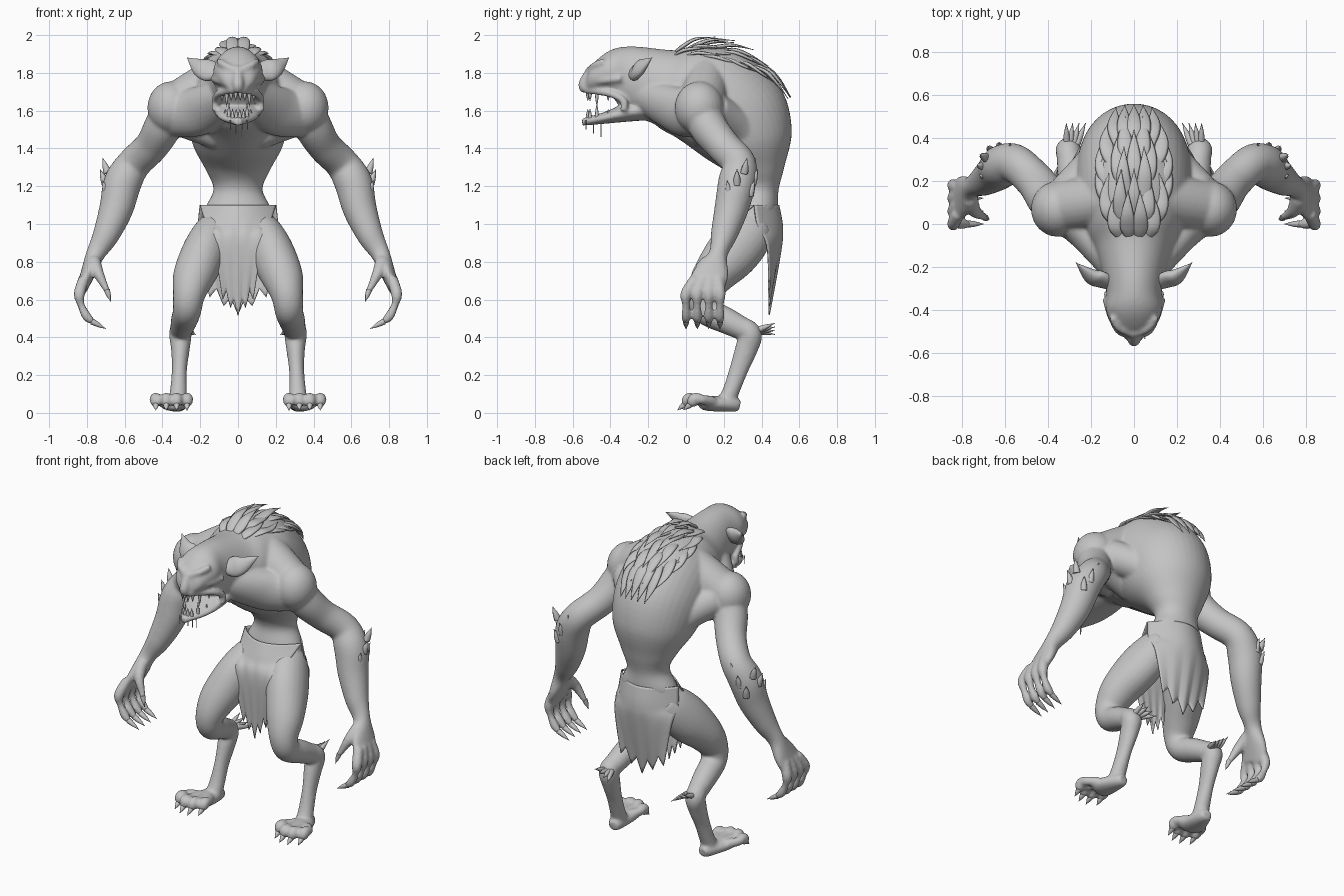
import bpy, bmesh, math
from mathutils import Vector, Matrix

if "Cube" in bpy.data.objects:
    bpy.data.objects.remove(bpy.data.objects["Cube"])

skin = bpy.data.materials.new("plain grey")
skin.use_nodes = True
skin.diffuse_color = (.55, .55, .55, 1)
skin.node_tree.nodes["Principled BSDF"].inputs["Base Color"].default_value = skin.diffuse_color
SIDES = (1, -1)
ACROSS, ALONG, UP = Vector((1, 0, 0)), Vector((0, 1, 0)), Vector((0, 0, 1))


def smooth_rows(rows, steps=6):
    """Catmull-Rom interpolation of equal-length tuples."""
    smoothed = []
    last = len(rows) - 1
    for i in range(last):
        before, start, end, after = (rows[max(0, min(last, i + k))] for k in (-1, 0, 1, 2))
        for j in range(steps):
            t = j / steps
            smoothed.append([q + t * (r - p + t * (2*p - 5*q + 4*r - s + t * (3*(q - r) + s - p))) / 2
                             for p, q, r, s in zip(before, start, end, after)])
    return smoothed + [list(rows[-1])]


def loft(bm, rings, sides):
    """Skin rings given as (centre, first half axis, second half axis)."""
    loops = []
    for centre, first, second in rings:
        angles = [math.tau * k / sides for k in range(sides)]
        loops.append([bm.verts.new(centre + first * math.cos(a) + second * math.sin(a)) for a in angles])
    for low, high in zip(loops, loops[1:]):
        for k in range(sides):
            bm.faces.new((low[k - 1], low[k], high[k], high[k - 1]))
    bm.faces.new(loops[0][::-1])
    bm.faces.new(loops[-1])


def limb(bm, points, side=1, ref=ALONG, sides=24):
    """Tube through (x, y, z, radius along ref, optional other radius)."""
    rows = smooth_rows([p if len(p) == 5 else (*p, p[3]) for p in points])
    centres = [Vector((row[0] * side, row[1], row[2])) for row in rows]
    aim = Vector((ref[0] * side, ref[1], ref[2]))
    rings = []
    for i, row in enumerate(rows):
        tangent = (centres[min(i + 1, len(rows) - 1)] - centres[max(i - 1, 0)]).normalized()
        first = (aim - tangent * aim.dot(tangent)).normalized()
        second = tangent.cross(first)
        rings.append((centres[i], first * max(row[3], .002), second * max(row[4], .002)))
    loft(bm, rings, sides)


def section_loft(bm, rows):
    """Body through sections given as (back y, back z, front y, front z, half width)."""
    rings = []
    for back_y, back_z, front_y, front_z, width in smooth_rows(rows):
        back, front = Vector((0, back_y, back_z)), Vector((0, front_y, front_z))
        rings.append(((back + front) / 2, ACROSS * width, (back - front) / 2))
    loft(bm, rings, 40)


def ball(bm, centre, size, side):
    place = Matrix.Translation((centre[0] * side, centre[1], centre[2]))
    bmesh.ops.create_uvsphere(bm, u_segments=24, v_segments=16, radius=1,
                              matrix=place @ Matrix.Diagonal((*size, 1)))


def spike(bm, base, offset, radius, side=1, ref=ACROSS):
    base, offset = Vector(base), Vector(offset)
    limb(bm, [(*base, radius), (*(base + offset / 2), radius * .7), (*(base + offset), 0)], side, ref, 8)


def finish(bm, name):
    bmesh.ops.recalc_face_normals(bm, faces=bm.faces)
    mesh = bpy.data.meshes.new(name)
    bm.to_mesh(mesh)
    bm.free()
    mesh.materials.append(skin)
    mesh.polygons.foreach_set("use_smooth", [True] * len(mesh.polygons))
    obj = bpy.data.objects.new(name, mesh)
    bpy.context.collection.objects.link(obj)
    return obj


def finger_y(i):
    return .06 * i


def toe_place(i):
    """Middle toes reach further forward than the outer ones."""
    return .27 + .055 * i, .03 if i in (0, 3) else 0


# Hunched trunk, neck and skull
body = bmesh.new()
section_loft(body, [
    (.4, .9, .3, .9, .1), (.48, 1.05, .25, 1.05, .18), (.49, 1.18, .27, 1.18, .13),
    (.52, 1.3, .22, 1.27, .17), (.56, 1.5, .1, 1.35, .24), (.5, 1.72, -.04, 1.45, .27),
    (.3, 1.9, -.13, 1.5, .26), (.08, 1.94, -.17, 1.53, .21), (-.06, 1.92, -.22, 1.55, .17),
    (-.28, 1.94, -.33, 1.6, .13), (-.4, 1.92, -.4, 1.68, .13), (-.5, 1.84, -.5, 1.7, .09),
    (-.53, 1.77, -.53, 1.7, .04)])

# Open lower jaw narrowing to the chin, nose
section_loft(body, [(-.2, 1.67, -.2, 1.55, .12), (-.34, 1.63, -.33, 1.54, .12),
                    (-.44, 1.59, -.44, 1.53, .09), (-.55, 1.56, -.55, 1.52, .02)])
limb(body, [(0, -.5, 1.83, .02), (0, -.54, 1.74, .03), (0, -.53, 1.7, .02)])

for side in SIDES:
    # Brow, cheek, lip and mouth corner
    limb(body, [(.01, -.51, 1.81, .02), (.07, -.48, 1.84, .02), (.1, -.43, 1.86, .02)], side, UP)
    limb(body, [(.05, -.5, 1.75, .02), (.1, -.44, 1.76, .02), (.13, -.34, 1.77, .02)], side, UP)
    limb(body, [(.02, -.53, 1.71, .02), (.1, -.4, 1.69, .02), (.12, -.33, 1.65, .02),
                (.12, -.33, 1.6, .02)], side, ACROSS)
    # Shoulder slope, chest from neck to shoulder, lower chest, back of the armpit, shoulder
    limb(body, [(.06, .12, 1.82, .1), (.2, .1, 1.71, .12), (.34, .08, 1.62, .12)], side)
    limb(body, [(.05, -.2, 1.68, .1), (.2, -.04, 1.6, .1, .13), (.34, .07, 1.58, .1, .12)], side)
    limb(body, [(.1, .1, 1.47, .08), (.32, .1, 1.57, .1)], side)
    limb(body, [(.1, .38, 1.4, .1), (.18, .27, 1.52, .1), (.3, .14, 1.6, .1)], side)
    ball(body, (.355, .07, 1.615), (.125, .13, .14), side)
    # Arm and palm
    limb(body, [(.35, .07, 1.62, .1), (.4, .12, 1.51, .1), (.46, .2, 1.41, .09), (.55, .28, 1.32, .09),
                (.61, .27, 1.22, .1), (.645, .24, 1.08, .09), (.7, .2, .94, .07), (.755, .17, .84, .05),
                (.79, .14, .75, .09, .04), (.825, .1, .66, .1, .03)], side)
    # Fingers and thumb
    for i in range(4):
        y = finger_y(i)
        limb(body, [(.815, .05 + .04 * i, .71, .03), (.84, y, .63, .03), (.83, y, .57, .02),
                    (.8, y, .51, .025), (.765, y, .48, .015)], side)
    limb(body, [(.765, .12, .8, .04), (.74, .06, .74, .03), (.69, .03, .64, .015)], side)
    # Bent leg: thigh, knee, calf to hock, shank
    limb(body, [(.1, .38, 1, .09), (.13, .33, .94, .11, .13), (.18, .24, .84, .12, .14),
                (.235, .14, .72, .11), (.26, .09, .62, .085), (.27, .11, .54, .075),
                (.285, .21, .49, .07), (.3, .31, .44, .06)], side, ACROSS)
    limb(body, [(.3, .27, .47, .05), (.305, .34, .42, .06), (.305, .32, .34, .05, .06),
                (.31, .28, .23, .04, .05), (.315, .24, .12, .045), (.32, .21, .05, .05)], side, ACROSS)
    # Foot and long separate toes
    limb(body, [(.315, .285, .04, .03), (.32, .24, .045, .05, .04), (.34, .12, .05, .08, .04),
                (.35, .08, .05, .06, .03)], side, ACROSS)
    for i in range(4):
        x, y = toe_place(i)
        limb(body, [(.3 + .03 * i, .14, .06, .03), (x, y + .06, .07, .026), (x, y + .02, .075, .033),
                    (x, y, .055, .03), (x, y - .015, .04, .015)], side, ACROSS)
hide = finish(body, "body")
fuse = hide.modifiers.new("fuse", "REMESH")
fuse.mode = "VOXEL"
fuse.voxel_size = .009
fuse.use_smooth_shade = True
soften = hide.modifiers.new("soften", "SMOOTH")
soften.factor = .5
soften.iterations = 8

# Broad pointed ears
bm = bmesh.new()
for side in SIDES:
    limb(bm, [(.1, -.28, 1.79, .03), (.15, -.26, 1.81, .06, .03), (.2, -.24, 1.83, .05, .03),
              (.27, -.18, 1.88, 0)], side, ALONG + UP * 2)
finish(bm, "ears")

# Eyes
bm = bmesh.new()
for side in SIDES:
    ball(bm, (.055, -.49, 1.8), (.024, .02, .013), side)
finish(bm, "eyes")

# Teeth along both jaws, with long outer fangs
bm = bmesh.new()
for side in SIDES:
    for i in range(4):
        x, y = .012 + .024 * i, -.52 + .012 * i * i
        size = .08 if i == 2 else .05
        spike(bm, (x, y, 1.7), (0, 0, -size), .011, side)
        spike(bm, (x * .8, y, 1.56), (0, 0, size), .011, side)
finish(bm, "teeth")

# Drool strands
bm = bmesh.new()
for i in range(4):
    spike(bm, (.03 * i - .04, -.53 + .04 * (i % 3), 1.55), (0, 0, -.05 - .02 * (i % 3)), .004)
finish(bm, "drool")

# Claws on fingers, thumbs and toes
bm = bmesh.new()
for side in SIDES:
    for i in range(4):
        spike(bm, (.775, finger_y(i), .485), (-.075, 0, -.04), .017, side, ALONG)
        x, y = toe_place(i)
        spike(bm, (x, y, .05), (0, -.045, -.035), .018, side)
    spike(bm, (.694, .03, .65), (-.02, -.01, -.06), .016, side)
finish(bm, "claws")

# Spikes winding round the outer forearms and fanned on the hocks
bm = bmesh.new()
for side in SIDES:
    for i in range(6):
        out = Vector((math.cos(i * .5 - .5), math.sin(i * .5 - .5), 0))
        base = Vector((.62, .27, 1.15 + .06 * (i % 3))) + out * .08
        spike(bm, base, out * .03 + UP * .08, .022, side, out)
    for i in range(4):
        spread = .015 * (i - 1.5)
        spike(bm, (.29 + spread, .37, .435), (spread - .02, .1, .02 * (i - 1)), .018, side)
finish(bm, "spikes")

# Mane of overlapping locks flowing down the back
spine = smooth_rows([(-.07, 1.92), (.08, 1.94), (.28, 1.9), (.45, 1.79), (.55, 1.62), (.56, 1.5)], 20)


def on_back(u, x, lift):
    i = max(1, min(len(spine) - 2, int(u * len(spine))))
    (ya, za), (yb, zb) = spine[i - 1], spine[i + 1]
    normal = Vector((0, za - zb, yb - ya)).normalized()
    return Vector((x, *spine[i])) + normal * (lift - (3.6 - 1.6 * u) * x * x)


bm = bmesh.new()
for row in range(6):
    u = .02 + row * .095
    half = .04 + .1 * math.sin(math.pi * (row + 1) / 7)
    count = 4 + row % 2
    for k in range(count):
        x = half * (2 * k / (count - 1) - 1)
        lift = .06 if row < 3 and k in (1, 2) else .025
        path = ((u, x * .8, -.01, .02), (u + .07, x, .012, .036), (u + .15, x * 1.1, lift * .7, .028),
                (u + .25, x, lift, 0))
        limb(bm, [(*on_back(a, b, c), w, w * .3) for a, b, c, w in path], 1, ACROSS, 8)
finish(bm, "mane")


# Ragged loincloth: rows of (z, y, half width, bend toward the hips)
def flap(name, rows):
    bm = bmesh.new()
    rows = smooth_rows(rows)
    columns = 32
    grid = []
    for i, (z, y, width, bend) in enumerate(rows):
        fall = (i / (len(rows) - 1)) ** 3
        line = []
        for k in range(columns + 1):
            t = 2 * k / columns - 1
            tear = abs((k + 4) % 8 - 4) / 4 + 1.3 * abs(t)
            line.append(bm.verts.new((t * width, y + bend * t * t, z + .07 * tear * fall)))
        grid.append(line)
    for top, low in zip(grid, grid[1:]):
        for k in range(columns):
            bm.faces.new((top[k], top[k + 1], low[k + 1], low[k]))
    cloth = finish(bm, name)
    thick = cloth.modifiers.new("thickness", "SOLIDIFY")
    thick.thickness = .008
    thick.offset = 0


flap("front_flap", [(1.1, .24, .2, .12), (1, .19, .17, .06), (.88, .15, .13, 0), (.51, .17, .08, 0)])
flap("back_flap", [(1.1, .49, .2, -.13), (.98, .51, .21, -.13), (.85, .5, .2, -.07), (.52, .44, .15, 0)])
